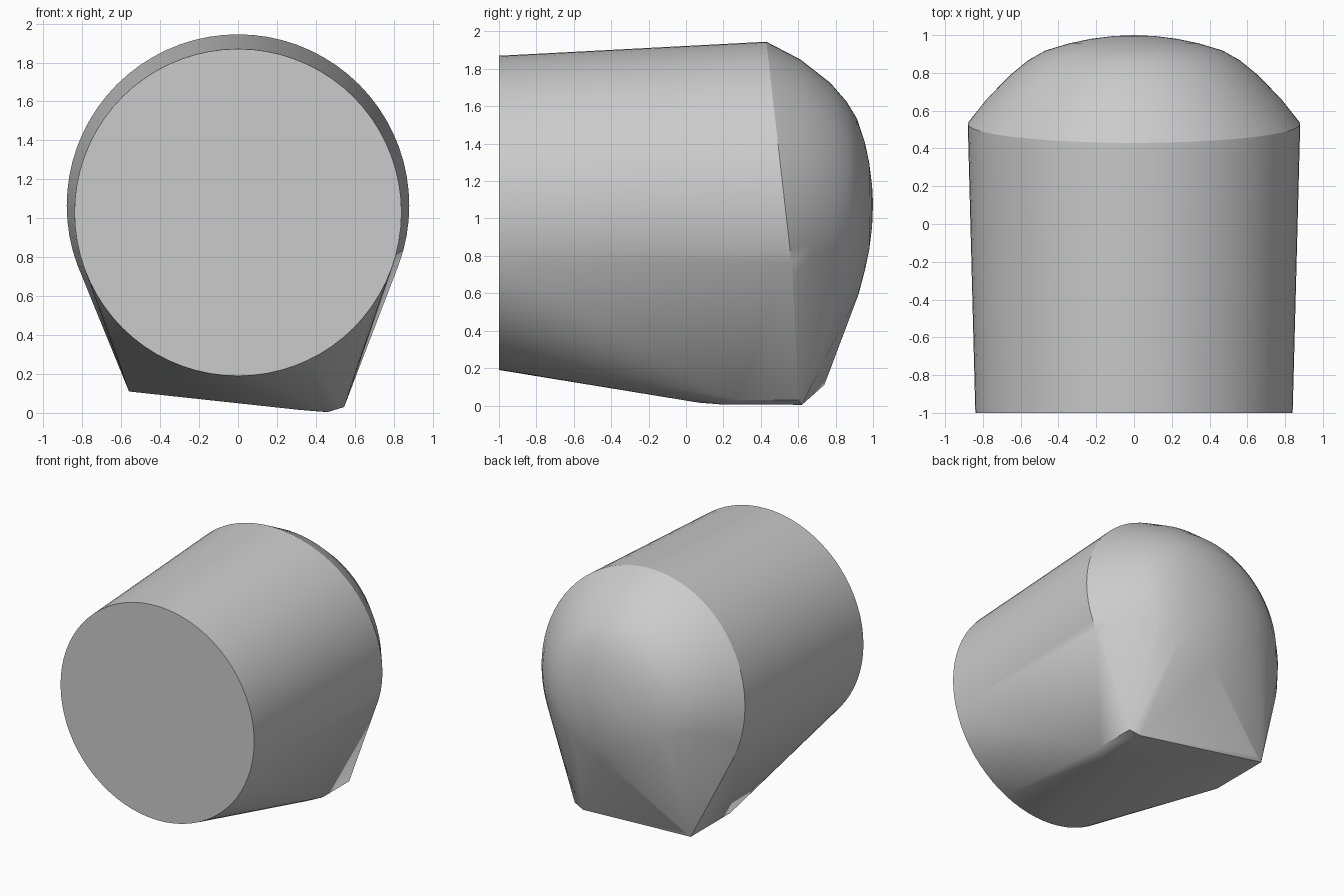
import bpy
import bmesh
import math

cube = bpy.data.objects.get("Cube")
if cube:
    bpy.data.objects.remove(cube, do_unlink=True)

SEGMENTS = 72


def add_ring(bm, radius, y, z, tilt=0.0):
    """Circle facing the y axis; tilt leans its top towards the front."""
    for i in range(SEGMENTS):
        a = math.tau * i / SEGMENTS
        h = radius * math.cos(a)
        bm.verts.new((radius * math.sin(a), y - tilt * h, z + h))


grey = bpy.data.materials.new("plain_grey")
grey.use_nodes = True
colour = (0.6, 0.6, 0.6, 1)
grey.diffuse_color = colour
grey.node_tree.nodes["Principled BSDF"].inputs["Base Color"].default_value = colour

bm = bmesh.new()

# Flat front disc
add_ring(bm, 0.84, -1, 1.03)

# Leaning rim and rounded dome: radius, y, tilt
dome = [(0.88, 0.53, 0.114), (0.785, 0.655, 0.055), (0.66, 0.785, 0.02),
        (0.56, 0.867, 0.015), (0.47, 0.918, 0.01), (0.34, 0.957, 0),
        (0.23, 0.98, 0), (0.11, 0.995, 0)]
for radius, y, tilt in dome:
    add_ring(bm, radius, y, 1.065, tilt)
bm.verts.new((0, 1, 1.08))

# Sloping foot under the dome
foot = [(0.545, 0.6, 0.03), (0.545, 0.27, 0.03), (0.46, 0.62, 0.004),
        (0.46, 0.2, 0.005), (0.32, 0.07, 0.015), (-0.12, 0.68, 0.065),
        (-0.56, 0.74, 0.11), (-0.56, 0.25, 0.11), (-0.5, 0.75, 0.14)]
for point in foot:
    bm.verts.new(point)

# Wrap everything in one tight skin
hull = bmesh.ops.convex_hull(bm, input=bm.verts[:])
inside = {g for g in hull["geom_interior"] + hull["geom_unused"]
          if isinstance(g, bmesh.types.BMVert)}
bmesh.ops.delete(bm, geom=list(inside), context='VERTS')
bmesh.ops.dissolve_limit(bm, angle_limit=math.radians(0.3),
                         verts=bm.verts[:], edges=bm.edges[:])
bmesh.ops.recalc_face_normals(bm, faces=bm.faces[:])

mesh = bpy.data.meshes.new("domed_body")
bm.to_mesh(mesh)
bm.free()
mesh.materials.append(grey)
body = bpy.data.objects.new("domed_body", mesh)
bpy.context.collection.objects.link(body)

bpy.ops.object.select_all(action='DESELECT')
body.select_set(True)
bpy.context.view_layer.objects.active = body
bpy.ops.object.shade_smooth_by_angle(angle=math.radians(25))
